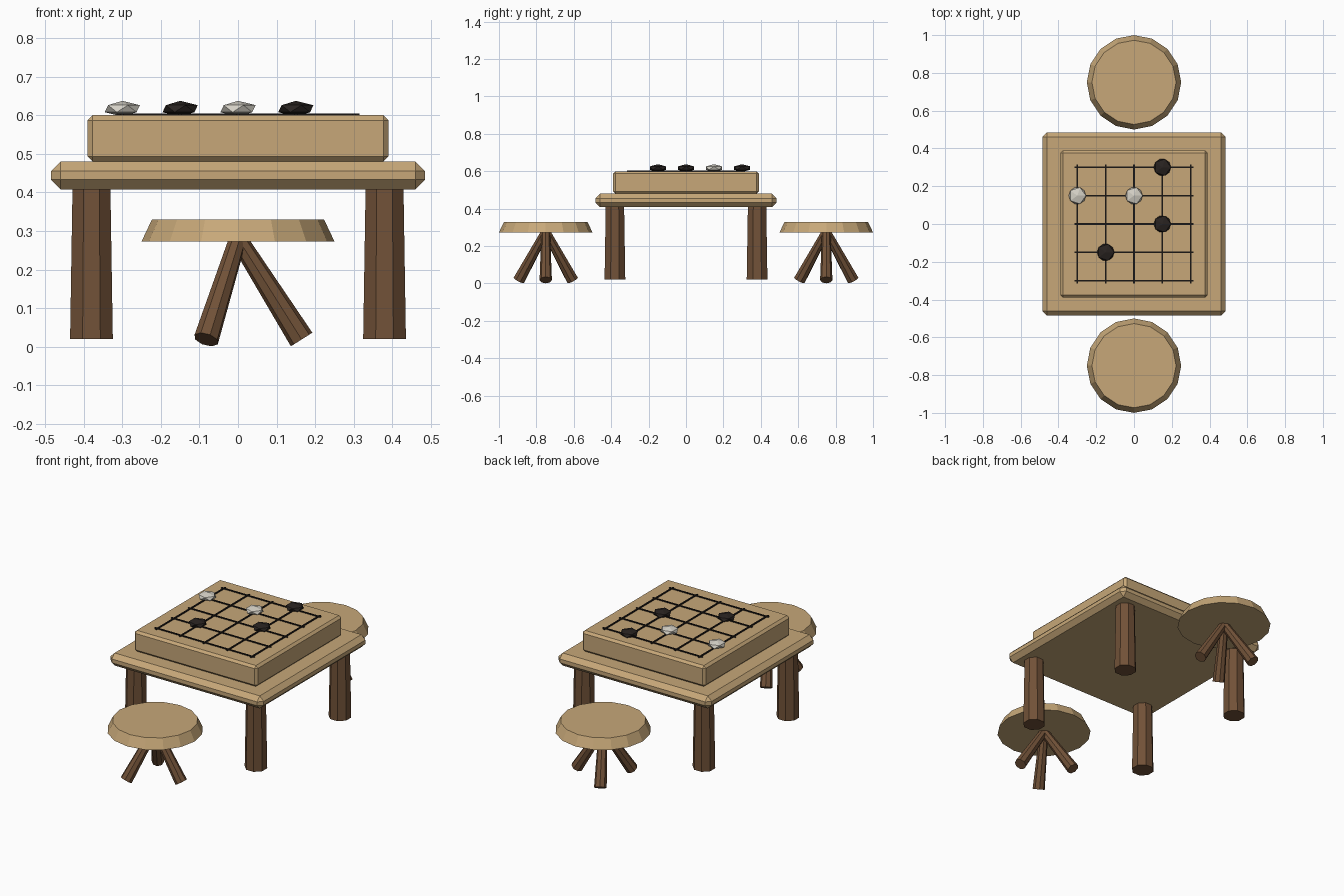
import bpy
from math import cos, sin, tau, pi
from mathutils import Vector

cube = bpy.data.objects.get("Cube")
if cube:
    bpy.data.objects.remove(cube, do_unlink=True)


def material(name, rgb):
    m = bpy.data.materials.new(name)
    m.use_nodes = True
    m.diffuse_color = (*rgb, 1)
    m.node_tree.nodes["Principled BSDF"].inputs["Base Color"].default_value = (*rgb, 1)
    return m


light_wood = material("light wood", (0.57, 0.39, 0.19))
dark_wood = material("dark wood", (0.165, 0.083, 0.039))
ink = material("line ink", (0.01, 0.008, 0.007))
black = material("black stone", (0.021, 0.016, 0.014))
white = material("white stone", (0.66, 0.63, 0.56))


def finish(name, mat):
    ob = bpy.context.object
    ob.name = name
    ob.data.materials.append(mat)
    return ob


def box(name, center, size, mat, bevel=0):
    bpy.ops.mesh.primitive_cube_add(size=1, location=center)
    ob = finish(name, mat)
    ob.scale = size
    bpy.ops.object.transform_apply(location=False, rotation=False, scale=True)
    if bevel:
        mod = ob.modifiers.new("chamfer", "BEVEL")
        mod.width = bevel
        mod.segments = 1
    return ob


def taper(name, start, end, r1, r2, sides, mat, turn=0):
    """Tapered prism running from start to end."""
    start, end = Vector(start), Vector(end)
    axis = end - start
    bpy.ops.mesh.primitive_cone_add(vertices=sides, radius1=r1, radius2=r2, depth=axis.length)
    ob = finish(name, mat)
    ob.rotation_euler = (0, 0, turn)
    bpy.ops.object.transform_apply(location=False, rotation=True, scale=False)
    ob.location = (start + end) / 2
    ob.rotation_euler = axis.to_track_quat("Z", "Y").to_euler()
    return ob


# Table
box("tabletop", (0, 0, 0.444), (0.97, 0.97, 0.072), light_wood, 0.025)
for side, x in (("right", -0.38), ("left", 0.38)):
    for end, y in (("front", -0.38), ("back", 0.38)):
        taper(f"{end}_{side}_table_leg", (x, y, 0.02), (x, y, 0.42),
              0.06, 0.053, 8, dark_wood, pi / 8)

# Game board with its grid
box("game_board", (0, 0, 0.54), (0.78, 0.78, 0.12), light_wood, 0.013)
for i in range(-2, 3):
    p = i * 0.15
    box("grid_line_across", (0, p, 0.602), (0.63, 0.009, 0.005), ink)
    box("grid_line_along", (p, 0, 0.602), (0.009, 0.63, 0.005), ink)

# Faceted playing stones
stones = ((white, -2, 1), (white, 0, 1), (black, 1, 2), (black, 1, 0), (black, -1, -1))
for mat, i, j in stones:
    bpy.ops.mesh.primitive_ico_sphere_add(subdivisions=1, radius=0.051,
                                          location=(i * 0.15, j * 0.15, 0.617))
    finish("playing_stone", mat).scale.z = 0.4

# Three-legged stools, front and back
for end, y in (("front", -0.75), ("back", 0.75)):
    taper(f"{end}_stool_seat", (0, y, 0.273), (0, y, 0.33), 0.25, 0.223, 16, light_wood)
    for k in range(3):
        a = k * tau / 3
        foot = (0.165 * cos(a), y + 0.165 * sin(a), 0.0185)
        taper(f"{end}_stool_leg", foot, (0, y, 0.28), 0.033, 0.023, 8, dark_wood)
